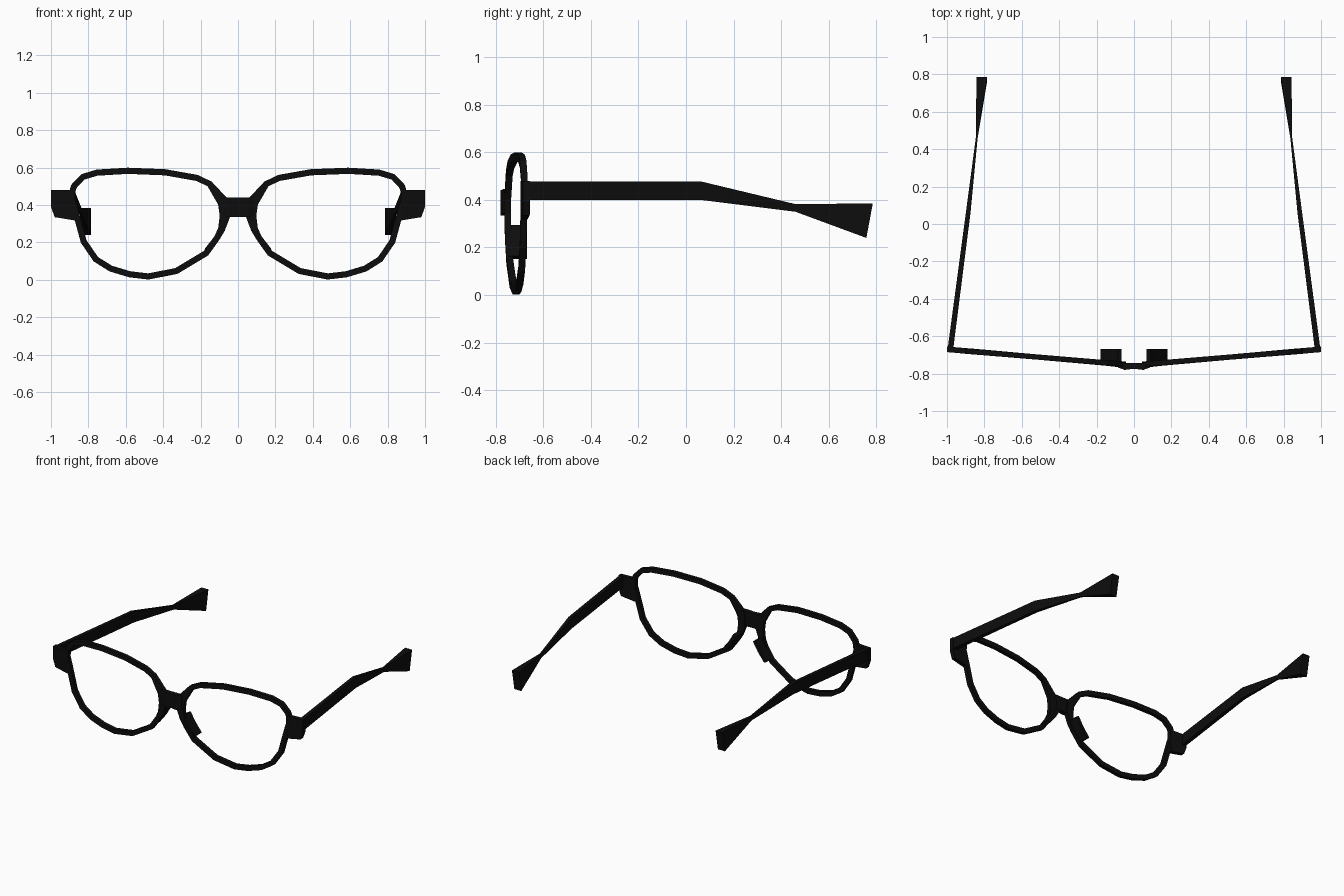
import bpy
from mathutils import Vector

if "Cube" in bpy.data.objects:
    bpy.data.objects.remove(bpy.data.objects["Cube"])

black = bpy.data.materials.new("black_frame")
black.diffuse_color = (0.004, 0.004, 0.004, 1)
black.use_nodes = True
black.node_tree.nodes["Principled BSDF"].inputs["Base Color"].default_value = black.diffuse_color


def wrap_y(x):
    # the front curves back towards the hinges
    return -0.7555 + 0.0855 * x


def loft(name, rings, closed=False, mirror=True):
    """Skin matching rings of points, capping the ends unless closed."""
    n, m = len(rings[0]), len(rings)
    verts = [p for r in rings for p in r]
    faces = []
    for i in range(m if closed else m - 1):
        a, b = i * n, ((i + 1) % m) * n
        faces += [(a + j, a + (j + 1) % n, b + (j + 1) % n, b + j) for j in range(n)]
    if not closed:
        faces += [tuple(reversed(range(n))), tuple(range((m - 1) * n, m * n))]
    me = bpy.data.meshes.new(name)
    me.from_pydata(verts, [], faces)
    me.materials.append(black)
    ob = bpy.data.objects.new(name, me)
    bpy.context.collection.objects.link(ob)
    bpy.context.view_layer.objects.active = ob
    bpy.ops.object.mode_set(mode='EDIT')
    bpy.ops.mesh.select_all(action='SELECT')
    bpy.ops.mesh.normals_make_consistent(inside=False)
    bpy.ops.object.mode_set(mode='OBJECT')
    if mirror:
        mod = ob.modifiers.new("mirror", 'MIRROR')
        mod.use_clip = False
        mod.use_mirror_merge = False
    return ob


def rect(x0, x1, y, z0, z1, dy=0.0):
    return [(x0, y + dy, z0), (x1, y + dy, z0), (x1, y, z1), (x0, y, z1)]


# lens rim: x, z, width; thickens into the bridge wing
T = 0.033
rim = [(.48, .018, T), (.33, .047, T), (.17, .143, T), (.112, .225, T), (.088, .27, .038),
       (.070, .34, .056), (.078, .415, .062), (.152, .513, T), (.22, .545, T),
       (.39, .575, T), (.59, .583, T), (.755, .573, T), (.83, .55, T), (.877, .50, T),
       (.893, .45, T), (.873, .38, T), (.855, .315, T), (.825, .205, T), (.76, .11, T),
       (.68, .06, T), (.58, .03, T)]
rings = []
for i, (x, z, w) in enumerate(rim):
    a, b = rim[i - 1], rim[(i + 1) % len(rim)]
    t = Vector((b[0] - a[0], b[1] - a[1])).normalized()
    o = Vector((-t.y, t.x)) * w / 2
    y = wrap_y(x)
    rings.append([(x - o.x, y - .014, z - o.y), (x + o.x, y - .014, z + o.y),
                  (x + o.x, y + .014, z + o.y), (x - o.x, y + .014, z - o.y)])
loft("lens_rim", rings, closed=True)

# bridge, with a slightly raised front
loft("bridge", [rect(x, x, 0, 0, 0) and
                [(x, f, z0), (x, f, z1), (x, -.742, z1), (x, -.742, z0)]
                for x, f, z0, z1 in [(-.085, -.768, .345, .445), (-.05, -.78, .335, .44),
                                     (0, -.774, .337, .44), (.05, -.78, .335, .44),
                                     (.085, -.768, .345, .445)]], mirror=False)

# nose pads: plates running back from the inner rim
pad = [(.168, .158), (.118, .222), (.078, .288)]
loft("nose_pad", [[(x - .011, -.745, z - .006), (x + .011, -.745, z + .006),
                   (x + .011, -.668, z + .006), (x - .011, -.668, z - .006)]
                  for x, z in pad])

# end pieces joining rim and temple
outline = [(.87, .48), (1.0, .48), (1.0, .39), (.98, .335), (.875, .318)]
loft("end_piece", [[(x, wrap_y(x) + d, z) for x, z in outline] for d in (-.015, .015)])

# temples with a flared, drooping tip
loft("temple", [
    rect(.968, .998, -.68, .40, .478),
    rect(.874, .899, .06, .40, .478),
    rect(.836, .846, .46, .35, .382),
    rect(.786, .842, .785, .24, .385, -.027),
])
